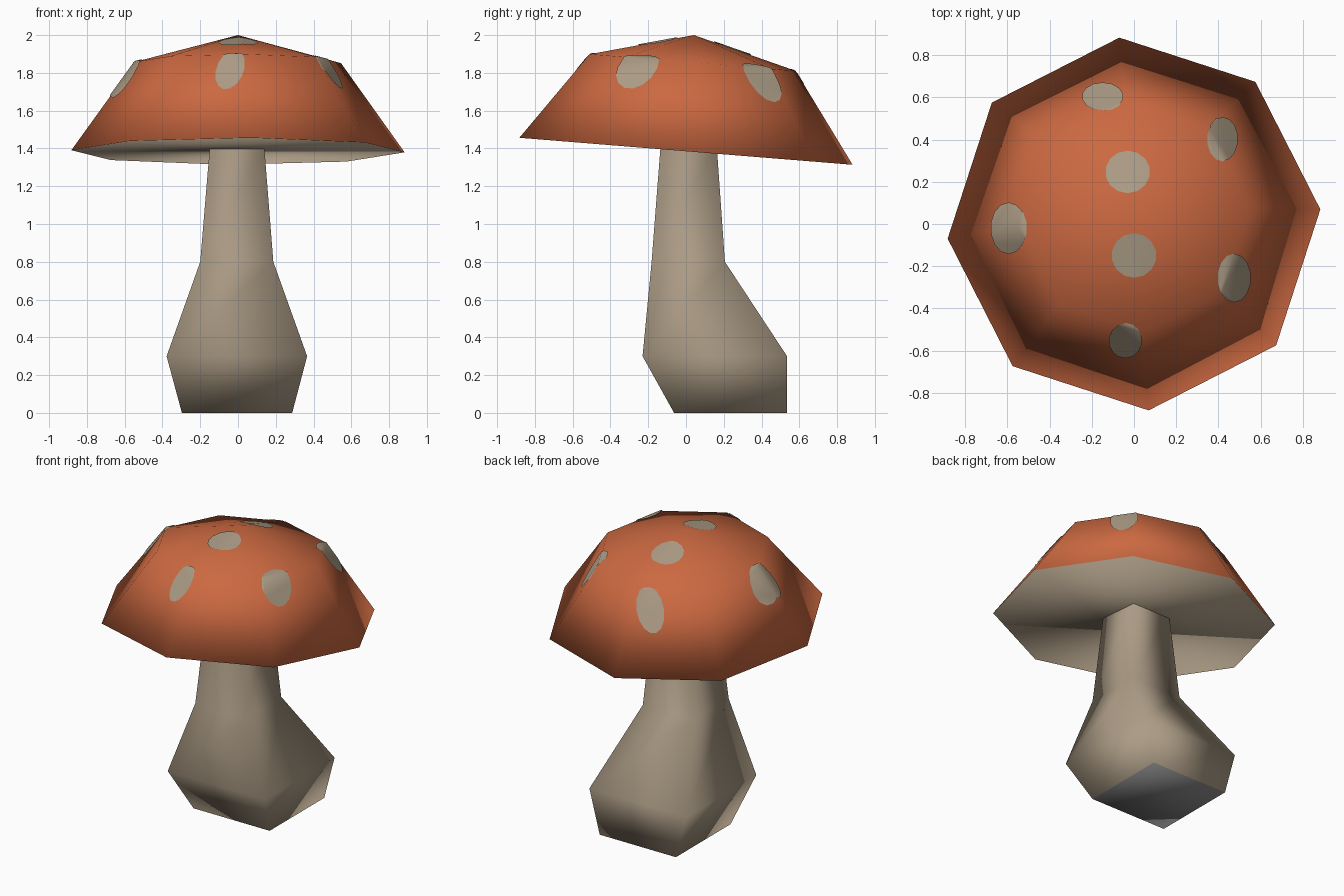
import bpy, bmesh, math
from mathutils import Vector

if "Cube" in bpy.data.objects:
    bpy.data.objects.remove(bpy.data.objects["Cube"])


def material(name, rgb):
    m = bpy.data.materials.new(name)
    m.diffuse_color = (*rgb, 1)
    m.use_nodes = True
    m.node_tree.nodes["Principled BSDF"].inputs["Base Color"].default_value = m.diffuse_color
    return m


ORANGE = material("cap_orange", (0.60, 0.14, 0.052))
BEIGE = material("pale_beige", (0.41, 0.33, 0.235))
GREY = material("base_grey", (0.22, 0.22, 0.22))


def finish(bm, name, mats):
    me = bpy.data.meshes.new(name)
    for f in bm.faces:
        f.smooth = True
    bm.normal_update()
    bm.to_mesh(me)
    for m in mats:
        me.materials.append(m)
    ob = bpy.data.objects.new(name, me)
    bpy.context.collection.objects.link(ob)
    return ob


def bridge(bm, a, b):
    n = len(a)
    for i in range(n):
        bm.faces.new((a[i], a[(i + 1) % n], b[(i + 1) % n], b[i]))


# Cap: two tilted eight-sided rings and a pointed top
TILT = -0.081


def cap_ring(bm, cy, cz, r):
    ring = []
    for i in range(8):
        a = math.radians(4.5 + 45 * i)
        y = r * math.sin(a)
        ring.append(bm.verts.new((r * math.cos(a), cy + y, cz + TILT * y)))
    return ring


def cap_mesh(underside):
    bm = bmesh.new()
    rim = cap_ring(bm, 0, 1.385, 0.885)
    shoulder = cap_ring(bm, 0.035, 1.855, 0.547)
    apex = bm.verts.new((0, 0.042, 2.0))
    bridge(bm, rim, shoulder)
    for i in range(8):
        bm.faces.new((shoulder[i], shoulder[(i + 1) % 8], apex))
    if underside:
        bm.faces.new(rim[::-1]).material_index = 1
    bm.normal_update()
    return bm


finish(cap_mesh(True), "cap", [ORANGE, BEIGE])

# Spots: thin patches of the cap surface, clipped to ovals seen from above
# (x, y, half width, half depth)
SPOTS = [(-0.03, 0.245, 0.103, 0.098), (0.0, -0.148, 0.103, 0.103),
         (-0.147, 0.6, 0.096, 0.065), (0.417, 0.4, 0.07, 0.102),
         (-0.59, -0.02, 0.083, 0.118), (0.472, -0.255, 0.076, 0.112),
         (-0.04, -0.55, 0.077, 0.08)]
SIDES = 14
for k, (x, y, rx, ry) in enumerate(SPOTS):
    bm = cap_mesh(False)
    for i in range(SIDES):
        a = 2 * math.pi * i / SIDES
        c, s = math.cos(a), math.sin(a)
        bmesh.ops.bisect_plane(
            bm, geom=bm.verts[:] + bm.edges[:] + bm.faces[:], dist=1e-6,
            plane_co=(x + rx * c, y + ry * s, 0),
            plane_no=Vector((c / rx, s / ry, 0)).normalized(),
            clear_outer=True)
    bm.normal_update()
    for v, n in [(v, v.normal.copy()) for v in bm.verts]:
        v.co += n * 0.005
    finish(bm, "cap_spot_%d" % (k + 1), [BEIGE])

# Stem: four-sided, bulging and leaning back at the foot
# (z, x min, x max, y min, y max)
LEVELS = [(0.0, -0.297, 0.287, -0.063, 0.535),
          (0.3, -0.378, 0.366, -0.23, 0.535),
          (0.8, -0.2, 0.187, -0.182, 0.206),
          (1.41, -0.149, 0.139, -0.135, 0.163)]
bm = bmesh.new()
rings = [[bm.verts.new(p) for p in
          ((x0, y0, z), (x1, y0, z), (x1, y1, z), (x0, y1, z))]
         for z, x0, x1, y0, y1 in LEVELS]
for a, b in zip(rings, rings[1:]):
    bridge(bm, a, b)
bm.faces.new(rings[0][::-1]).material_index = 1
finish(bm, "stem", [BEIGE, GREY])
